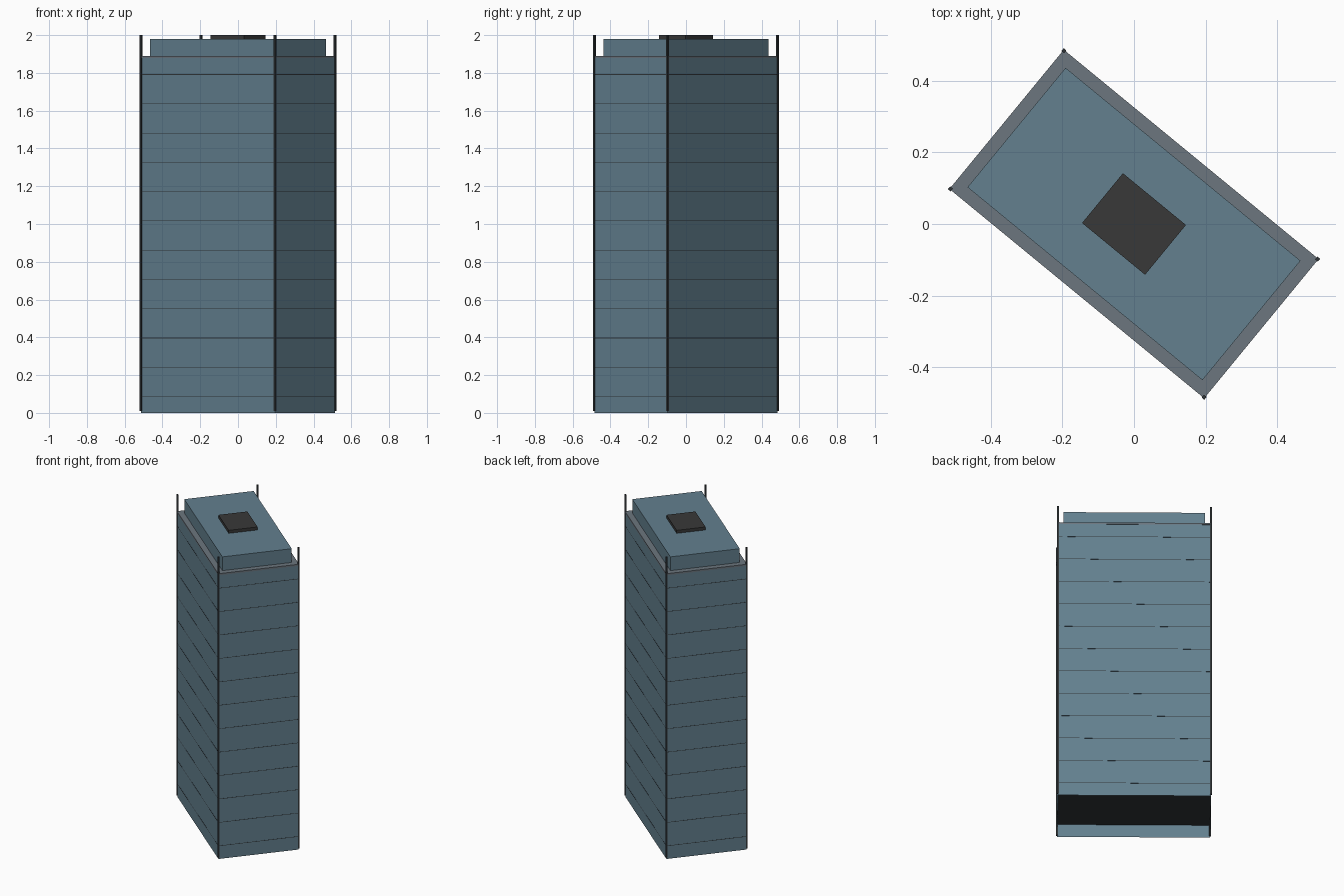
import bpy, bmesh, math
from mathutils import Matrix

if "Cube" in bpy.data.objects:
    bpy.data.objects.remove(bpy.data.objects["Cube"])

ANGLE = math.radians(-39.4)   # the tower is turned on its plot
HX, HY = 0.459, 0.25          # half length and half width of the glass body


def material(name, rgb):
    m = bpy.data.materials.new(name)
    m.diffuse_color = (*rgb, 1)
    m.use_nodes = True
    m.node_tree.nodes["Principled BSDF"].inputs["Base Color"].default_value = m.diffuse_color
    return m


glass = material("blue_glass", (0.125, 0.215, 0.275))
dark = material("dark_metal", (0.03, 0.036, 0.04))
roof_grey = material("roof_grey", (0.15, 0.18, 0.21))
charcoal = material("charcoal", (0.04, 0.04, 0.04))


def box(name, hx, hy, z0, z1, mat, cx=0, cy=0, open_ends=False):
    bm = bmesh.new()
    bmesh.ops.create_cube(bm, size=1, matrix=Matrix.Translation((cx, cy, (z0 + z1) / 2))
                          @ Matrix.Diagonal((2 * hx, 2 * hy, z1 - z0, 1)))
    if open_ends:
        bm.normal_update()
        ends = [f for f in bm.faces if abs(f.normal.z) > 0.5]
        bmesh.ops.delete(bm, geom=ends, context='FACES_ONLY')
    bm.transform(Matrix.Rotation(ANGLE, 4, 'Z'))
    me = bpy.data.meshes.new(name)
    bm.to_mesh(me)
    bm.free()
    me.materials.append(mat)
    ob = bpy.data.objects.new(name, me)
    bpy.context.collection.objects.link(ob)
    return ob


# Glass curtain walls, open underneath
box("glass_walls", HX, HY, 0, 1.88, glass, open_ends=True)

# Floor slabs whose edges show as thin lines on the walls
for i in range(12):
    z = 0.085 + i * 0.155
    box(f"floor_slab_{i + 1}", HX + 0.0005, HY + 0.0005, z, z + 0.003, dark)

# Roof slab, set-back penthouse and plant box
box("roof_slab", HX + 0.002, HY + 0.002, 1.878, 1.889, roof_grey)
box("penthouse", 0.425, 0.216, 1.889, 1.98, glass)
box("roof_plant_box", 0.114, 0.09, 1.98, 2.0, charcoal)

# Corner posts rising past the roof
for sx in (-1, 1):
    for sy in (-1, 1):
        box(f"corner_post_{'left' if sx < 0 else 'right'}_{'front' if sy < 0 else 'back'}",
            0.005, 0.005, 0.01, 2.0, dark, sx * HX, sy * HY)
